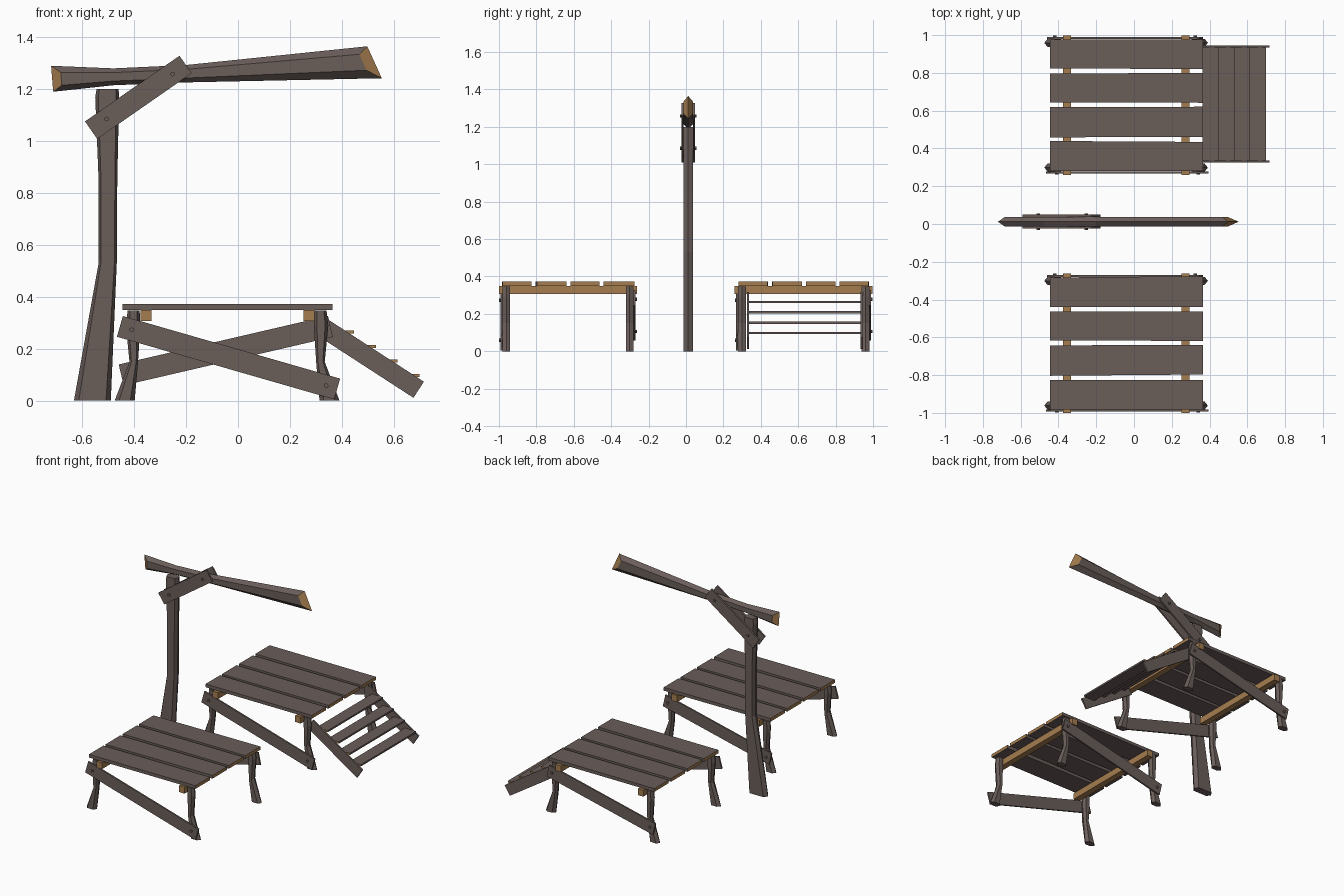
import bpy, bmesh, math, random
from mathutils import Vector, Matrix

random.seed(4)
if "Cube" in bpy.data.objects:
    bpy.data.objects.remove(bpy.data.objects["Cube"])


def material(name, rgb):
    m = bpy.data.materials.new(name)
    m.use_nodes = True
    m.diffuse_color = (*rgb, 1)
    bsdf = m.node_tree.nodes["Principled BSDF"]
    bsdf.inputs["Base Color"].default_value = (*rgb, 1)
    bsdf.inputs["Roughness"].default_value = 0.9
    return m


WOOD = material("weathered_brown", (0.144, 0.112, 0.102))
CUT = material("cut_wood_tan", (0.376, 0.205, 0.08))


def finish(name, bm, cut_rule=None):
    bmesh.ops.recalc_face_normals(bm, faces=bm.faces)
    if cut_rule:
        for f in bm.faces:
            f.material_index = int(cut_rule(f))
    me = bpy.data.meshes.new(name)
    bm.to_mesh(me)
    bm.free()
    me.materials.append(WOOD)
    me.materials.append(CUT)
    ob = bpy.data.objects.new(name, me)
    bpy.context.collection.objects.link(ob)
    return ob


def box(name, lo, hi, cut_axis=None, all_cut=False, wobble=0):
    """Box between two corners; ends along cut_axis show cut wood."""
    bm = bmesh.new()
    bmesh.ops.create_cube(bm, size=1)
    lo, hi = Vector(lo), Vector(hi)
    for v in bm.verts:
        v.co = Vector([(lo[i] + hi[i]) / 2 + v.co[i] * (hi[i] - lo[i]) for i in range(3)])
    if wobble:
        for sx in (-1, 1):
            for sy in (-1, 1):
                d = random.uniform(-wobble, wobble)
                for v in bm.verts:
                    if (v.co.x > 0) == (sx > 0) and (v.co.y > (lo.y + hi.y) / 2) == (sy > 0):
                        v.co.y += d
    return finish(name, bm, lambda f: all_cut or (cut_axis is not None and abs(f.normal[cut_axis]) > 0.9))


def board(name, p, q, width, y0, y1):
    """Flat slanted board running from p to q in the xz plane."""
    bm = bmesh.new()
    p, q = Vector((p[0], 0, p[1])), Vector((q[0], 0, q[1]))
    d = (q - p).normalized()
    n = Vector((-d.z, 0, d.x)) * width / 2
    face = bm.faces.new([bm.verts.new(c + Vector((0, y0, 0))) for c in (p - n, q - n, q + n, p + n)])
    ext = bmesh.ops.extrude_face_region(bm, geom=[face])
    for v in ext["geom"]:
        if isinstance(v, bmesh.types.BMVert):
            v.co.y = y1
    return finish(name, bm)


def timber(name, rings, y, half, inset, cut_ends=False):
    """Six-sided hewn timber; each ring is (ax, az, bx, bz, shoulder shift in x)."""
    bm = bmesh.new()
    loops = []
    for ax, az, bx, bz, shift in rings:
        a, b = Vector((ax, y, az)), Vector((bx, y, bz))
        s = Vector((shift, 0, 0))
        h = Vector((0, half, 0))
        s1, s2 = a.lerp(b, inset) + s, a.lerp(b, 1 - inset) + s
        loops.append([bm.verts.new(c) for c in (a, s1 - h, s2 - h, b, s2 + h, s1 + h)])
    for r0, r1 in zip(loops, loops[1:]):
        for i in range(6):
            j = (i + 1) % 6
            bm.faces.new((r0[i], r0[j], r1[j], r1[i]))
    caps = []
    for r in (loops[0], loops[-1]):
        caps.append(bm.faces.new(r[:4]))
        caps.append(bm.faces.new((r[3], r[4], r[5], r[0])))
    return finish(name, bm, lambda f: cut_ends and f in caps)


def bolt(name, x, z, y):
    bm = bmesh.new()
    turn = Matrix.Translation((x, y, z)) @ Matrix.Rotation(math.pi / 2, 4, 'X')
    bmesh.ops.create_cone(bm, cap_ends=True, segments=8, radius1=0.009, radius2=0.009,
                          depth=0.012, matrix=turn)
    return finish(name, bm)


# Tall post and its overhanging arm
timber("tall_post", [(-0.632, 0, -0.49, 0, 0), (-0.537, 0.53, -0.467, 0.53, 0),
                     (-0.537, 0.85, -0.465, 0.85, 0), (-0.55, 1.17, -0.458, 1.17, 0),
                     (-0.545, 1.2, -0.46, 1.2, 0)], 0.012, 0.026, 0.13)
timber("overhead_arm", [(-0.712, 1.19, -0.72, 1.29, 0.035), (-0.48, 1.215, -0.48, 1.28, 0),
                        (-0.2, 1.226, -0.2, 1.293, 0), (0.554, 1.242, 0.498, 1.365, -0.045)],
       0.012, 0.026, 0.25, cut_ends=True)
for side, y in (("front", -0.024), ("back", 0.038)):
    board("arm_strut_" + side, (-0.566, 1.042), (-0.202, 1.295), 0.082, y, y + 0.011)
    for x, z in ((-0.506, 1.085), (-0.252, 1.258)):
        bolt("strut_bolt_" + side, x, z, -0.025 if side == "front" else 0.05)

# Two matching platforms
LEG = ((0, -0.475, -0.398), (0.15, -0.418, -0.385), (0.29, -0.432, -0.376), (0.347, -0.425, -0.379))
MID = -0.042
for label, oy in (("front", -0.63), ("back", 0.63)):
    for i in range(4):
        c = oy - 0.272 + i * 0.181
        box(label + "_deck_plank", (-0.444, c - 0.079, 0.35), (0.364, c + 0.079, 0.372),
            cut_axis=0, wobble=0.004)
    for x in (-0.375, 0.252):
        box(label + "_cross_beam", (x, oy - 0.37, 0.306), (x + 0.042, oy + 0.368, 0.35), all_cut=True)
    for y in (oy - 0.331, oy + 0.329):
        timber(label + "_left_leg", [(a, z, b, z, 0) for z, a, b in LEG], y, 0.021, 0.22)
        timber(label + "_right_leg", [(2 * MID - b, z, 2 * MID - a, z, 0) for z, a, b in LEG],
               y, 0.021, 0.22)
    # Diagonal braces slope opposite ways on the two long sides
    board(label + "_near_brace", (-0.455, 0.286), (0.382, 0.045), 0.083, oy - 0.362, oy - 0.351)
    board(label + "_far_brace", (-0.45, 0.099), (0.356, 0.286), 0.083, oy + 0.349, oy + 0.36)
    for x, z, y in ((-0.41, 0.273, -0.363), (0.34, 0.058, -0.363),
                    (-0.42, 0.106, 0.361), (0.325, 0.279, 0.361)):
        bolt(label + "_brace_bolt", x, z, oy + y)

# Sloping steps at the end of the back platform
for y in (0.325, 0.934):
    board("step_side_rail", (0.32, 0.286), (0.696, 0.042), 0.074, y, y + 0.011)
for i in range(4):
    x, z = 0.362 + i * 0.084, 0.258 - i * 0.0555
    box("step_tread", (x, 0.336, z), (x + 0.085, 0.934, z + 0.012), cut_axis=1)
